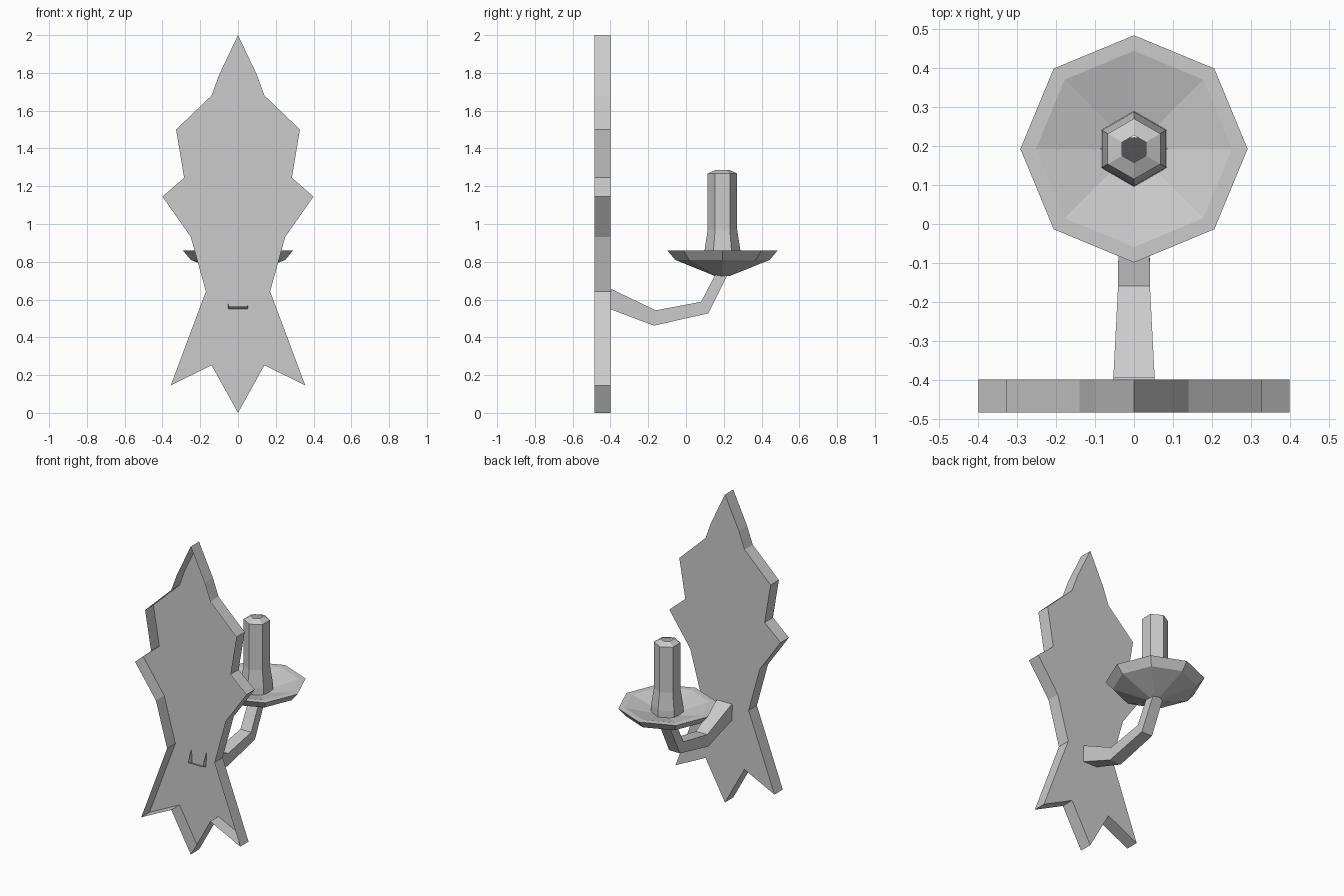
import bpy, bmesh, math

if "Cube" in bpy.data.objects:
    bpy.data.objects.remove(bpy.data.objects["Cube"])

metal = bpy.data.materials.new("grey")
metal.diffuse_color = (0.6, 0.6, 0.6, 1)
metal.use_nodes = True
metal.node_tree.nodes["Principled BSDF"].inputs["Base Color"].default_value = metal.diffuse_color
CY = 0.193  # centre of dish and candle


def finish(name, bm):
    bmesh.ops.recalc_face_normals(bm, faces=bm.faces)
    mesh = bpy.data.meshes.new(name)
    bm.to_mesh(mesh)
    bm.free()
    mesh.materials.append(metal)
    ob = bpy.data.objects.new(name, mesh)
    bpy.context.collection.objects.link(ob)
    return ob


def loft(name, rings, cap_end=False):
    """Join rings of points with quads; ends stay open unless capped."""
    bm = bmesh.new()
    loops = [[bm.verts.new(p) for p in r] for r in rings]
    n = len(loops[0])
    for a, b in zip(loops, loops[1:]):
        for i in range(n):
            j = (i + 1) % n
            bm.faces.new((a[i], a[j], b[j], b[i]))
    if cap_end:
        bm.faces.new(loops[-1])
    return finish(name, bm)


def turned(name, sides, profile):
    """Low-poly turned part from (radius, z), with a corner on the y axis."""
    def ring(r, z):
        angles = [math.pi / 2 + math.tau * i / sides for i in range(sides)]
        return [(r * math.cos(a), CY + r * math.sin(a), z) for a in angles]
    return loft(name, [ring(r, z) for r, z in profile])


# Wall plate: mirrored leaf outline, a shallow tray open towards -y
half = [(0.10, 1.79), (0.14, 1.68), (0.328, 1.5), (0.285, 1.245), (0.4, 1.145),
        (0.25, 0.932), (0.17, 0.643), (0.356, 0.146), (0.14, 0.252)]
outline = [(0, 2)] + half + [(0, 0)] + [(-x, z) for x, z in reversed(half)]
loft("wall_plate", [[(x, y, z) for x, z in outline] for y in (-0.485, -0.40)],
     cap_end=True)

# Arm: tapered open tube; (half width, top y, top z, bottom y, bottom z)
stations = [(0.053, -0.394, 0.655, -0.44, 0.564),
            (0.041, -0.16, 0.543, -0.17, 0.462),
            (0.039, 0.08, 0.588, 0.118, 0.527),
            (0.037, 0.157, 0.735, 0.222, 0.735)]
loft("arm", [[(-w, ty, tz), (w, ty, tz), (w, by, bz), (-w, by, bz)]
             for w, ty, tz, by, bz in stations])

# Drip dish: octagonal, flat rim and hollow top, open under the candle
turned("drip_dish", 8, [(0.04, 0.725), (0.25, 0.81), (0.292, 0.86),
                        (0.252, 0.86), (0.085, 0.815)])

# Candle: open hexagonal tube with flared foot and bevelled top
turned("candle", 6, [(0.097, 0.815), (0.095, 0.86), (0.078, 0.97),
                     (0.078, 1.267), (0.035, 1.287)])
